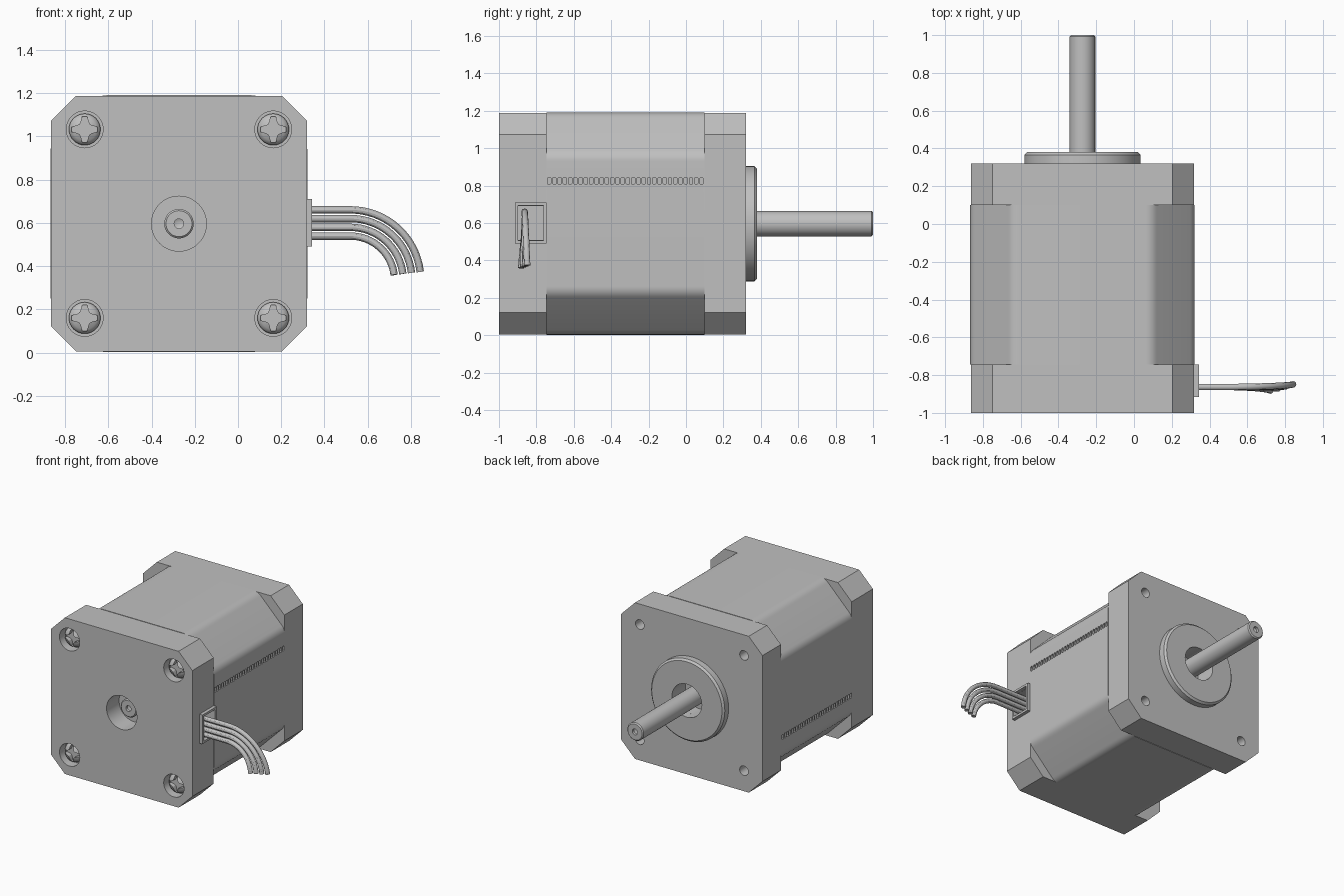
import bpy, bmesh, math
from mathutils import Vector

if "Cube" in bpy.data.objects:
    bpy.data.objects.remove(bpy.data.objects["Cube"])

CX, CZ = -0.273, 0.596          # motor axis
BOLT = 0.436                    # bolt offset from the axis
CORNERS = [(CX + sx * BOLT, CZ + sz * BOLT) for sx in (-1, 1) for sz in (-1, 1)]

metal = bpy.data.materials.new("plain_grey")
metal.use_nodes = True
GREY = (0.53, 0.53, 0.53, 1)
metal.diffuse_color = GREY
metal.node_tree.nodes["Principled BSDF"].inputs["Base Color"].default_value = GREY


def add_object(name, bm):
    bmesh.ops.recalc_face_normals(bm, faces=bm.faces)
    mesh = bpy.data.meshes.new(name)
    bm.to_mesh(mesh)
    bm.free()
    mesh.materials.append(metal)
    obj = bpy.data.objects.new(name, mesh)
    bpy.context.collection.objects.link(obj)
    return obj


def extrude(bm, points, start, end, axis="y"):
    """Prism of a 2D outline, along y (outline x, z) or along x (outline y, z)."""
    def place(a, b, t):
        return (a, t, b) if axis == "y" else (t, a, b)
    face = bm.faces.new([bm.verts.new(place(a, b, start)) for a, b in points])
    moved = bmesh.ops.extrude_face_region(bm, geom=[face])["geom"]
    shift = Vector(place(0, 0, end - start))
    bmesh.ops.translate(bm, vec=shift, verts=[v for v in moved if isinstance(v, bmesh.types.BMVert)])


def lathe(bm, profile, x=CX, z=CZ, steps=48, closed=False):
    """Turn a (radius, y) profile about an axis along y."""
    verts = [bm.verts.new((x + r, y, z)) for r, y in profile]
    edges = [bm.edges.new(pair) for pair in zip(verts, verts[1:])]
    if closed:
        edges.append(bm.edges.new((verts[-1], verts[0])))
    made = bmesh.ops.spin(bm, geom=verts + edges, cent=(x, 0, z), axis=(0, 1, 0),
                          angle=2 * math.pi, steps=steps, use_duplicate=False)
    bmesh.ops.remove_doubles(bm, verts=bm.verts, dist=1e-5)


def cylinder(bm, x, z, radius, start, end, steps=32):
    lathe(bm, [(0, start), (radius, start), (radius, end), (0, end)], x, z, steps)


def octagon(cx, cz, hx, hz, cut):
    q = [(hx, hz - cut), (hx - cut, hz), (cut - hx, hz), (-hx, hz - cut)]
    q += [(-a, -b) for a, b in q]
    return [(cx + a, cz + b) for a, b in q]


def rounded(points, dist, steps=6):
    """Replace every corner with a smooth curve."""
    out = []
    pts = [Vector(p) for p in points]
    for i, p in enumerate(pts):
        a = p + (pts[i - 1] - p).normalized() * dist
        b = p + (pts[(i + 1) % len(pts)] - p).normalized() * dist
        for k in range(steps + 1):
            t = k / steps
            out.append(tuple(a * (1 - t) ** 2 + p * 2 * t * (1 - t) + b * t * t))
    return out


def rect(y0, y1, z0, z1):
    return [(y0, z0), (y1, z0), (y1, z1), (y0, z1)]


def carve(obj, bm):
    """Cut the shapes in bm out of obj, then drop the cutter."""
    cutter = add_object("cutter", bm)
    cutter.hide_render = True
    mod = obj.modifiers.new("cut", "BOOLEAN")
    mod.operation, mod.solver, mod.object = "DIFFERENCE", "EXACT", cutter
    bpy.context.view_layer.update()
    mesh = bpy.data.meshes.new_from_object(obj.evaluated_get(bpy.context.evaluated_depsgraph_get()))
    obj.modifiers.clear()
    obj.data = mesh
    bpy.data.objects.remove(cutter)
    if not mesh.materials:
        mesh.materials.append(metal)


def smooth(obj):
    bpy.ops.object.select_all(action="DESELECT")
    obj.select_set(True)
    bpy.context.view_layer.objects.active = obj
    bpy.ops.object.shade_smooth_by_angle(angle=math.radians(30))


parts = []

# Rear cap with screw pockets, axle recess and cable opening
bm = bmesh.new()
extrude(bm, octagon(CX, CZ, 0.591, 0.591, 0.115), -1, -0.745)
rear_cap = add_object("rear_cap", bm)
bm = bmesh.new()
for x, z in CORNERS:
    cylinder(bm, x, z, 0.085, -1.1, -0.93)
cylinder(bm, CX, CZ, 0.127, -1.1, -0.85, 48)
extrude(bm, rect(-0.897, -0.763, 0.508, 0.692), 0.24, 0.4, "x")
carve(rear_cap, bm)
parts.append(rear_cap)

# Stator body with large soft chamfers and a row of slots on each side
bm = bmesh.new()
extrude(bm, rounded(octagon(CX, CZ, 0.594, 0.594, 0.225), 0.035), -0.745, 0.1)
stator = add_object("stator_body", bm)
bm = bmesh.new()
for side, z in ((1, 0.825), (-1, 2 * CZ - 0.825)):
    for i in range(30):
        y = -0.732 + i * 0.0281
        wall = CX + side * 0.594
        extrude(bm, octagon(y, z, 0.009, 0.019, 0.005), wall - 0.015, wall + 0.015, "x")
carve(stator, bm)
parts.append(stator)

# Front cap with threaded mounting holes
bm = bmesh.new()
extrude(bm, octagon(CX, CZ, 0.591, 0.591, 0.115), 0.1, 0.32)
front_cap = add_object("front_cap", bm)
bm = bmesh.new()
for x, z in CORNERS:
    cylinder(bm, x, z, 0.036, 0.2, 0.4, 24)
cylinder(bm, CX, CZ, 0.125, 0.22, 0.5, 48)
carve(front_cap, bm)
parts.append(front_cap)

# Raised pilot ring
bm = bmesh.new()
lathe(bm, [(0.125, 0.31), (0.125, 0.38), (0.294, 0.38), (0.308, 0.366), (0.308, 0.31)],
      steps=64, closed=True)
parts.append(add_object("pilot_ring", bm))

# Shaft with a centre dimple at each end
bm = bmesh.new()
lathe(bm, [(0, 0.97), (0.022, 0.98), (0.022, 1), (0.06, 1), (0.068, 0.992),
           (0.068, -0.912), (0.06, -0.92), (0.022, -0.92), (0.022, -0.9), (0, -0.89)])
parts.append(add_object("shaft", bm))

# Domed screws with cross recesses
arm = [(0.06, -0.011), (0.06, 0.011), (0.034, 0.017), (0.023, 0.023), (0.017, 0.034)]
for n, (x, z) in enumerate(CORNERS):
    bm = bmesh.new()
    lathe(bm, [(0, -0.986), (0.03, -0.983), (0.055, -0.972), (0.067, -0.962), (0.073, -0.95),
               (0.073, -0.925), (0, -0.925)], x, z, 32)
    screw = add_object(f"screw_{n + 1}", bm)
    cross = []
    for k in range(4):
        c, s = round(math.cos(k * math.pi / 2)), round(math.sin(k * math.pi / 2))
        cross += [(x + a * c - b * s, z + a * s + b * c) for a, b in arm]
    bm = bmesh.new()
    extrude(bm, cross, -1.05, -0.945)
    carve(screw, bm)
    parts.append(screw)

# Cable socket frame
bm = bmesh.new()
extrude(bm, rect(-0.915, -0.745, 0.49, 0.71), 0.3, 0.343, "x")
socket = add_object("cable_socket", bm)
bm = bmesh.new()
extrude(bm, rect(-0.898, -0.762, 0.507, 0.693), 0.2, 0.4, "x")
carve(socket, bm)
parts.append(socket)

# Four cables: straight out, then bending down on concentric arcs
for n in range(4):
    radius = 0.325 - 0.0405 * n
    drift = 0.014 - 0.011 * n
    path = [(0.23, -0.863, 0.335 + radius)]
    for k in range(17):
        a = math.radians(90 - 5.2 * k)
        path.append((0.52 + radius * math.cos(a), -0.863 + drift * (k / 16) ** 1.5,
                     0.335 + radius * math.sin(a)))
    curve = bpy.data.curves.new(f"cable_{n + 1}", "CURVE")
    curve.dimensions = "3D"
    curve.bevel_depth, curve.bevel_resolution, curve.use_fill_caps = 0.017, 4, True
    spline = curve.splines.new("POLY")
    spline.points.add(len(path) - 1)
    for point, co in zip(spline.points, path):
        point.co = (*co, 1)
    curve.materials.append(metal)
    cable = bpy.data.objects.new(f"cable_{n + 1}", curve)
    bpy.context.collection.objects.link(cable)
    bpy.ops.object.select_all(action="DESELECT")
    cable.select_set(True)
    bpy.context.view_layer.objects.active = cable
    bpy.ops.object.convert(target="MESH")
    parts.append(bpy.context.view_layer.objects.active)

for part in parts:
    smooth(part)
